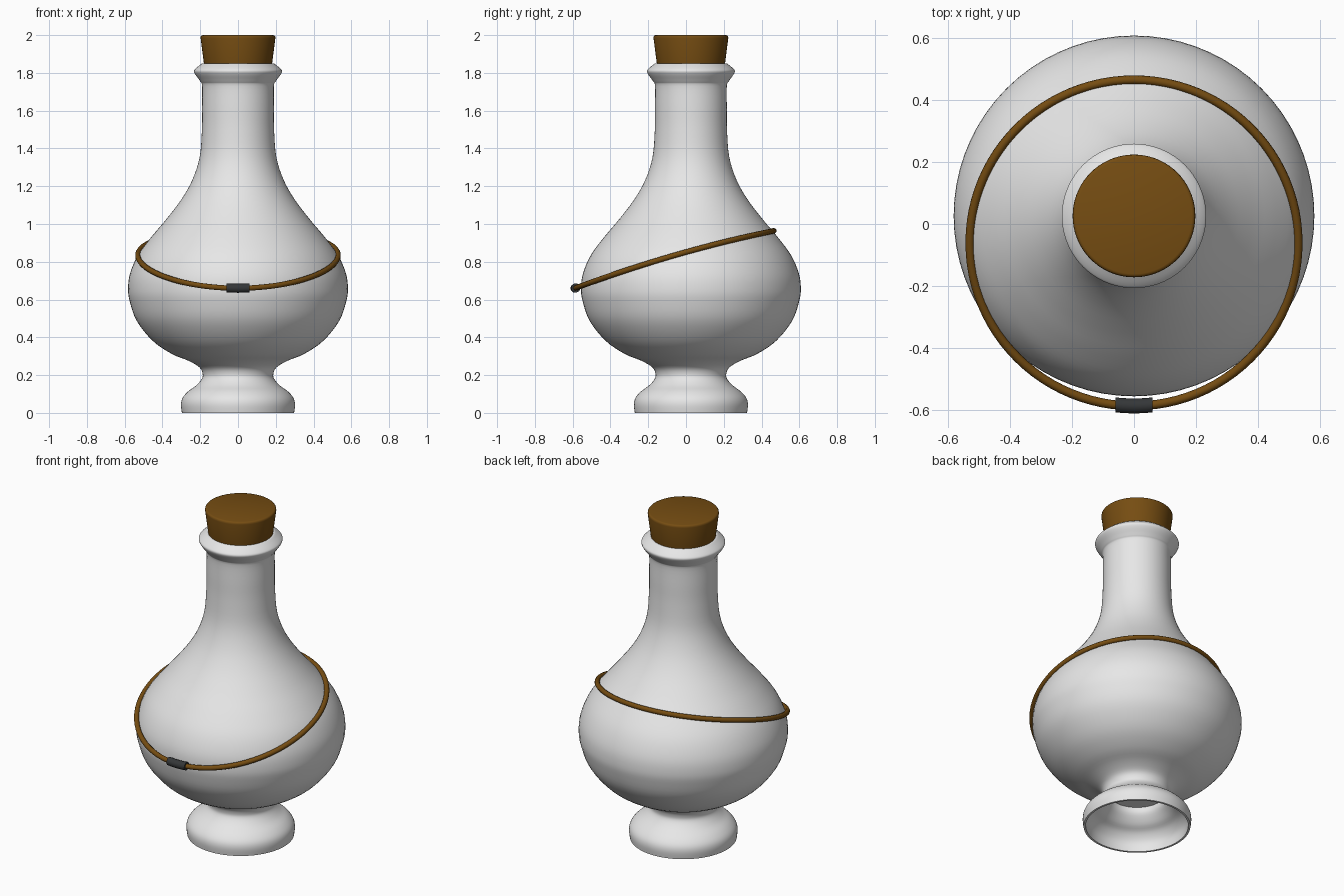
import bpy, bmesh, math

if "Cube" in bpy.data.objects:
    bpy.data.objects.remove(bpy.data.objects["Cube"])

AXIS_Y = 0.026   # bottle axis sits slightly behind the centre


def material(name, rgb):
    m = bpy.data.materials.new(name)
    m.diffuse_color = (*rgb, 1.0)
    m.use_nodes = True
    m.node_tree.nodes["Principled BSDF"].inputs["Base Color"].default_value = m.diffuse_color
    return m


GREY = material("pale_grey_glass", (0.8, 0.8, 0.8))
BROWN = material("brown_cork", (0.18, 0.074, 0.006))
DARK = material("dark_metal", (0.035, 0.038, 0.04))


def smooth_path(pts, steps=4):
    """Catmull-Rom curve through the profile points."""
    out = []
    for i in range(len(pts) - 1):
        p0, p1 = pts[max(i - 1, 0)], pts[i]
        p2, p3 = pts[i + 1], pts[min(i + 2, len(pts) - 1)]
        for s in range(steps):
            t = s / steps
            out.append(tuple(0.5 * (2 * b + (c - a) * t + (2 * a - 5 * b + 4 * c - d) * t * t
                                    + (3 * b - a - 3 * c + d) * t ** 3)
                             for a, b, c, d in zip(p0, p1, p2, p3)))
    return out + [pts[-1]]


def finish(name, bm, mat, angle=40):
    bmesh.ops.recalc_face_normals(bm, faces=bm.faces)
    me = bpy.data.meshes.new(name)
    bm.to_mesh(me)
    bm.free()
    me.materials.append(mat)
    ob = bpy.data.objects.new(name, me)
    bpy.context.collection.objects.link(ob)
    bpy.ops.object.select_all(action='DESELECT')
    ob.select_set(True)
    bpy.context.view_layer.objects.active = ob
    bpy.ops.object.shade_smooth_by_angle(angle=math.radians(angle))
    return ob


def skin(name, rings, mat, closed=False):
    """Join rings of points; open tubes get capped ends."""
    bm = bmesh.new()
    vs = [[bm.verts.new(p) for p in r] for r in rings]
    n = len(vs[0])
    pairs = list(zip(vs, vs[1:])) + ([(vs[-1], vs[0])] if closed else [])
    for a, b in pairs:
        for k in range(n):
            bm.faces.new((a[k], a[(k + 1) % n], b[(k + 1) % n], b[k]))
    if not closed:
        bm.faces.new(vs[0])
        bm.faces.new(vs[-1])
    return finish(name, bm, mat)


def lathe(name, profile, mat, seg=72):
    rings = [[(r * math.cos(2 * math.pi * k / seg), AXIS_Y + r * math.sin(2 * math.pi * k / seg), z)
              for k in range(seg)] for r, z in profile]
    return skin(name, rings, mat)


# bottle: hollow foot underside, then outer wall up to the lip
hollow = smooth_path([(0.158, 0.21), (0.165, 0.175), (0.205, 0.13), (0.25, 0.1),
                      (0.28, 0.055), (0.285, 0.0)])
outer = smooth_path([(0.297, 0.0), (0.302, 0.045), (0.293, 0.08), (0.265, 0.113), (0.222, 0.145),
                     (0.193, 0.178), (0.187, 0.205), (0.203, 0.24), (0.26, 0.275), (0.35, 0.312),
                     (0.45, 0.38), (0.535, 0.485), (0.573, 0.59), (0.582, 0.66), (0.571, 0.74),
                     (0.53, 0.835), (0.46, 0.93), (0.38, 1.025), (0.3, 1.13), (0.241, 1.235),
                     (0.203, 1.355), (0.191, 1.5), (0.19, 1.62), (0.19, 1.73), (0.2, 1.755),
                     (0.225, 1.79), (0.233, 1.81), (0.222, 1.825), (0.2, 1.843), (0.19, 1.85)])
lathe("bottle", hollow + outer + [(0.17, 1.85)], GREY)

# cork stopper, tapered with a softened top edge
lathe("cork", [(0.165, 1.75), (0.18, 1.845), (0.198, 1.985), (0.197, 1.993),
               (0.193, 1.998), (0.187, 2.0)], BROWN)


# cord: slanted loop resting on the shoulder
def cord_point(t):
    c, s = math.cos(t), math.sin(t)
    return (0.53 * s, -0.061 - 0.526 * c, 0.812 - 0.152 * c + 0.022 * s * s)


curve = bpy.data.curves.new("cord_path", 'CURVE')
curve.dimensions = '3D'
curve.bevel_depth = 0.0145
curve.bevel_resolution = 3
N = 96
sp = curve.splines.new('POLY')
sp.points.add(N - 1)
for i in range(N):
    sp.points[i].co = (*cord_point(2 * math.pi * i / N), 1)
sp.use_cyclic_u = True
curve.materials.append(BROWN)
cord = bpy.data.objects.new("cord", curve)
bpy.context.collection.objects.link(cord)

# clasp: short dark sleeve at the front of the cord
rings = []
for i in range(7):
    x, y, z = cord_point((i / 3 - 1) * 0.114)
    rings.append([(x, y + 0.024 * math.cos(2 * math.pi * k / 24), z + 0.024 * math.sin(2 * math.pi * k / 24))
                  for k in range(24)])
skin("clasp", rings, DARK)
